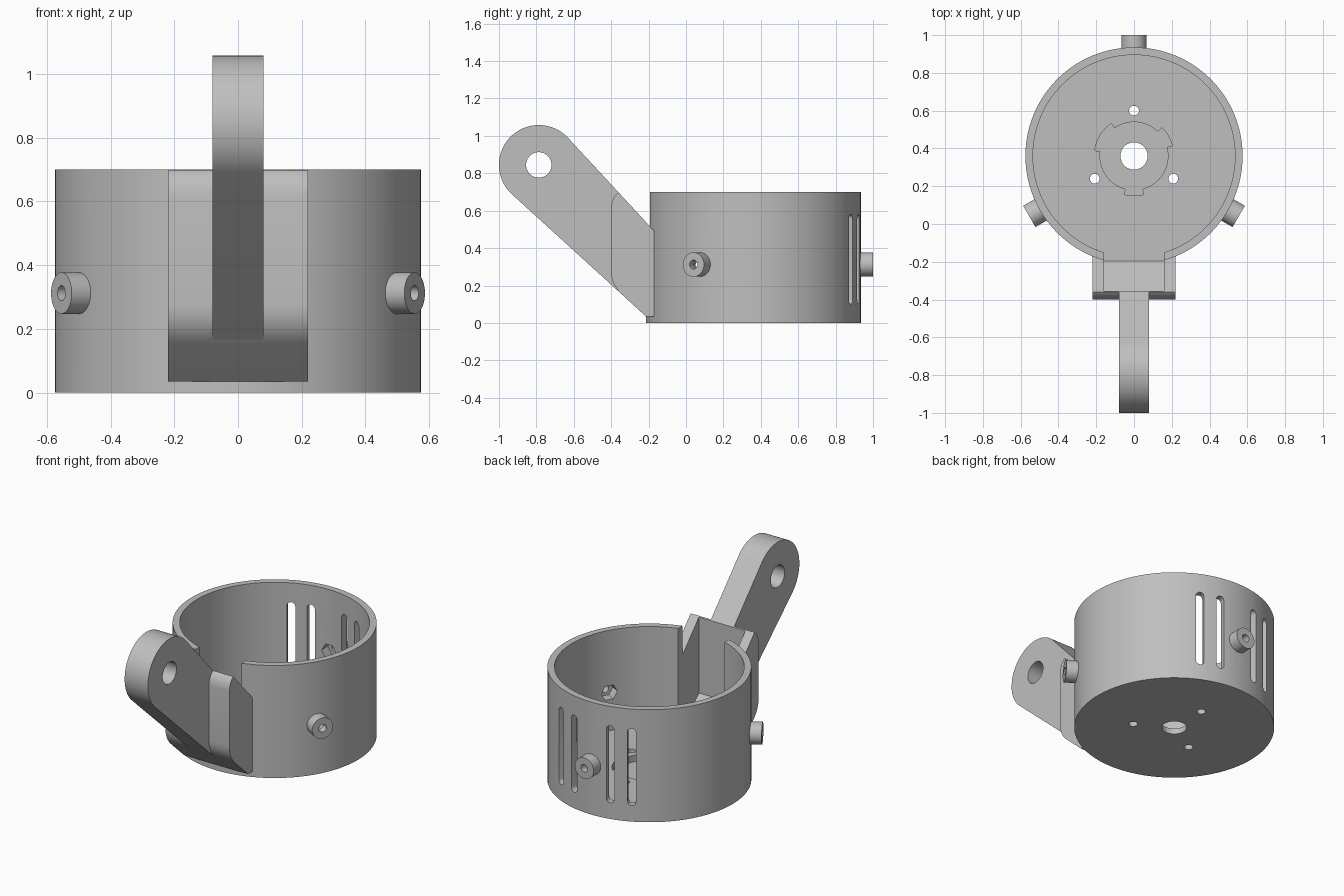
import bpy
import bmesh
from math import cos, sin, pi, radians
from mathutils import Matrix, Vector

if "Cube" in bpy.data.objects:
    bpy.data.objects.remove(bpy.data.objects["Cube"])

grey = bpy.data.materials.new("light grey")
grey.use_nodes = True
grey.diffuse_color = (0.52, 0.52, 0.52, 1)
grey.node_tree.nodes["Principled BSDF"].inputs["Base Color"].default_value = grey.diffuse_color

CENTRE = Vector((0, 0.36, 0))
R_OUT, R_IN, HEIGHT, FLOOR = 0.575, 0.535, 0.70, 0.075
BOSS_Z = 0.312
BOSS_ANGLES = (90, 210, 330)


def frame(x, y, z, origin=(0, 0, 0)):
    m = Matrix((x, y, z)).transposed().to_4x4()
    m.translation = origin
    return m


UPRIGHT = Matrix.Translation(CENTRE)
SIDEWAYS = frame((0, 1, 0), (0, 0, 1), (1, 0, 0))


def radial(degrees, z):
    a = radians(degrees)
    return frame((-sin(a), cos(a), 0), (0, 0, 1), (cos(a), sin(a), 0), CENTRE + Vector((0, 0, z)))


def arc(r, start, end, n, cx=0, cy=0):
    angles = [radians(start + (end - start) * i / n) for i in range(n + 1)]
    return [(cx + r * cos(a), cy + r * sin(a)) for a in angles]


def circle(r, n=32, cx=0, cy=0):
    return arc(r, 0, 360, n, cx, cy)[:-1]


def bend(a, b, c, n=8):
    a, b, c = Vector(a), Vector(b), Vector(c)
    ts = [i / n for i in range(n + 1)]
    return [tuple(a * (1 - t) ** 2 + b * 2 * t * (1 - t) + c * t * t) for t in ts]


def prism(name, outline, low, high, matrix):
    """Extrude a closed outline between two depths."""
    bm = bmesh.new()
    face = bm.faces.new([bm.verts.new((u, v, low)) for u, v in outline])
    top = bmesh.ops.extrude_face_region(bm, geom=[face])["geom"]
    moved = [g for g in top if isinstance(g, bmesh.types.BMVert)]
    bmesh.ops.translate(bm, verts=moved, vec=(0, 0, high - low))
    bmesh.ops.transform(bm, matrix=matrix, verts=bm.verts)
    bmesh.ops.recalc_face_normals(bm, faces=bm.faces)
    mesh = bpy.data.meshes.new(name)
    bm.to_mesh(mesh)
    bm.free()
    mesh.materials.append(grey)
    obj = bpy.data.objects.new(name, mesh)
    bpy.context.collection.objects.link(obj)
    return obj


def cut(obj, cutters):
    for cutter in cutters:
        mod = obj.modifiers.new("cut", 'BOOLEAN')
        mod.operation, mod.solver, mod.object = 'DIFFERENCE', 'EXACT', cutter
        bpy.context.view_layer.update()
        deps = bpy.context.evaluated_depsgraph_get()
        mesh = bpy.data.meshes.new_from_object(obj.evaluated_get(deps))
        obj.modifiers.clear()
        obj.data = mesh


helpers = []


def cutter(*args):
    obj = prism(*args)
    obj.hide_render = True
    helpers.append(obj)
    return obj


# Cup shell with its hollow, floor recess and floor holes
cup = prism("cup", circle(R_OUT, 128), 0, HEIGHT, UPRIGHT)
key_outline = []
for start, end, r in ((15, 45, 0.21), (45, 125, 0.18), (125, 172, 0.21),
                      (172, 256, 0.18), (256, 284, 0.21), (284, 375, 0.18)):
    key_outline += arc(r, start, end, 14)
cup_cuts = [
    cutter("hollow_cutter", circle(R_IN, 128), FLOOR, 1, UPRIGHT),
    cutter("recess_cutter", key_outline, 0.035, 0.2, UPRIGHT),
    cutter("centre_cutter", circle(0.072, 48), -0.1, 0.2, UPRIGHT),
]
for a in BOSS_ANGLES:
    x, y = 0.24 * cos(radians(a)), 0.24 * sin(radians(a))
    cup_cuts.append(cutter("floor_hole_cutter", circle(0.026, 24, x, y), -0.1, 0.2, UPRIGHT))

# Upright vent slots either side of the rear boss
slot = arc(0.024, 0, 180, 10, 0, 0.216) + arc(0.024, 180, 360, 10, 0, -0.216)
for offset in (-25, -12.5, 12.5, 25):
    cup_cuts.append(cutter("slot_cutter", slot, 0.48, 0.65, radial(90 + offset, 0.34)))

# Screw bosses with a bore and a hexagonal nut pocket inside
bosses = []
for a in BOSS_ANGLES:
    m = radial(a, BOSS_Z)
    boss = prism("screw_boss", circle(0.065, 40), 0.55, 0.64, m)
    bore = cutter("bore_cutter", circle(0.024, 24), 0.45, 0.7, m)
    nut = cutter("nut_cutter", circle(0.05, 6), 0.45, 0.595, m)
    cut(boss, [bore, nut])
    cup_cuts += [bore, nut]
    bosses.append(boss)


# Sloping edges shared by the arm and the bracket
def upper(y):
    return 0.51 - 1.084 * (y + 0.187)


def lower(y):
    return 0.035 - 0.918 * (y + 0.215)


# Bracket joining the arm to the cup, open towards the cup
bracket_side = (bend((-0.36, upper(-0.36)), (-0.395, 0.675), (-0.40, 0.62))
                + bend((-0.40, 0.28), (-0.40, 0.205), (-0.345, lower(-0.345)))
                + [(-0.215, 0.035), (-0.172, 0.035), (-0.172, upper(-0.172))])
bracket = prism("bracket", bracket_side, -0.22, 0.22, SIDEWAYS)
pocket_side = [(-0.355, 0.22), (-0.197, 0.076), (-0.12, 0.076), (-0.12, 0.9), (-0.355, 0.9)]
pocket = cutter("pocket_cutter", pocket_side, -0.16, 0.16, SIDEWAYS)
# Keep the bracket out of the cup
clearance = cutter("clearance_cutter", circle(R_IN + 0.01, 128), FLOOR, 1, UPRIGHT)
cut(bracket, [pocket, clearance])
cut(cup, cup_cuts + [pocket])

# Arm with a rounded, drilled end
arm_side = (arc(0.213, 42.7, 227.5, 40, -0.787, 0.845)
            + [(-0.358, lower(-0.358)), (-0.358, upper(-0.358))])
arm = prism("arm", arm_side, -0.08, 0.08, SIDEWAYS)
cut(arm, [cutter("pivot_cutter", circle(0.068, 48, -0.787, 0.845), -0.2, 0.2, SIDEWAYS)])

for obj in helpers:
    bpy.data.objects.remove(obj)

# Smooth the round surfaces, keep the edges sharp
bpy.ops.object.select_all(action='DESELECT')
for obj in [cup, bracket, arm] + bosses:
    obj.select_set(True)
bpy.context.view_layer.objects.active = cup
bpy.ops.object.shade_smooth_by_angle(angle=radians(30))
